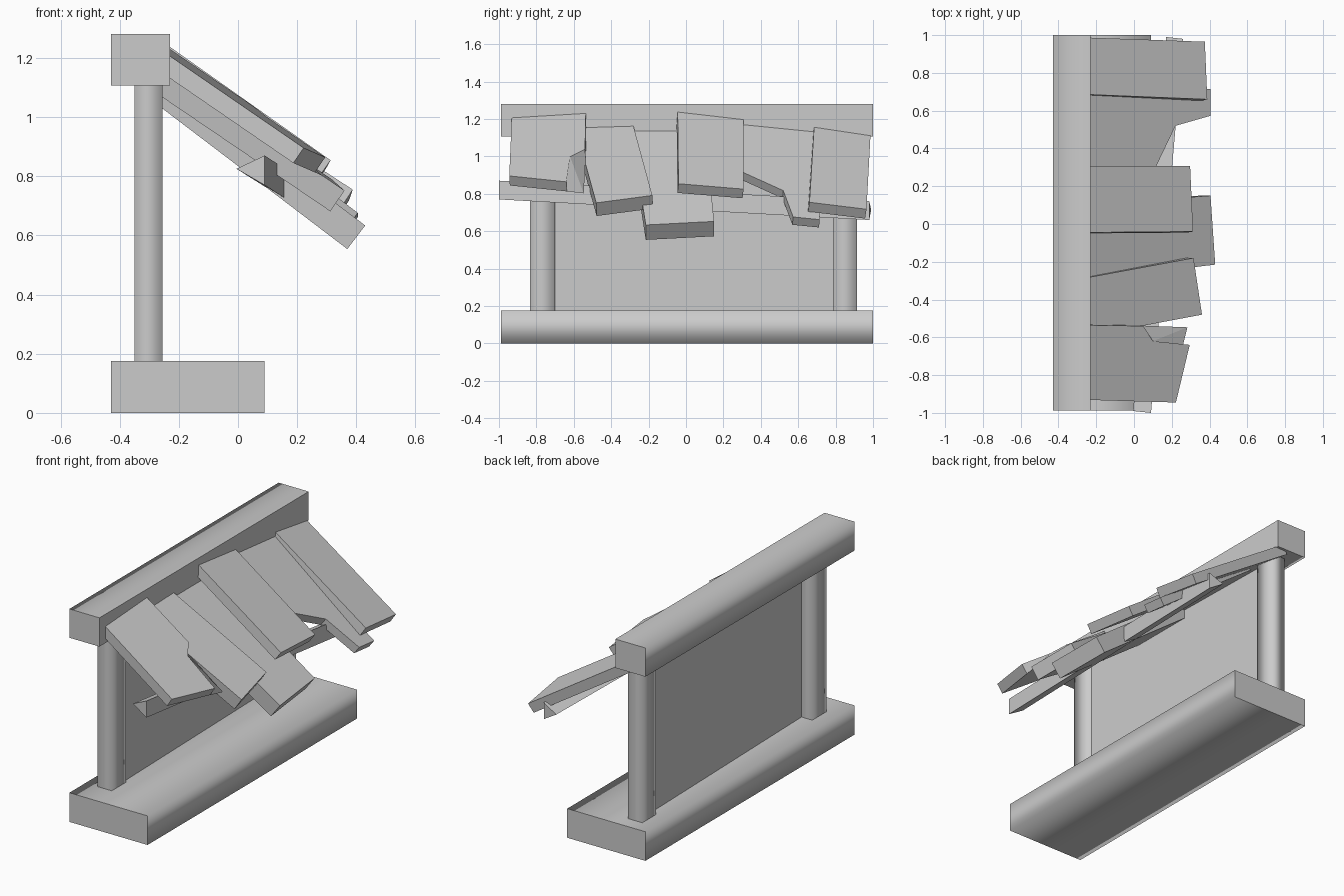
import bpy, bmesh
from mathutils import Vector

cube = bpy.data.objects.get("Cube")
if cube:
    bpy.data.objects.remove(cube, do_unlink=True)

grey = bpy.data.materials.new("plain grey")
grey.use_nodes = True
grey.diffuse_color = (0.6, 0.6, 0.6, 1)
grey.node_tree.nodes["Principled BSDF"].inputs["Base Color"].default_value = (0.6, 0.6, 0.6, 1)


def finish(name, bm):
    bmesh.ops.recalc_face_normals(bm, faces=bm.faces)
    mesh = bpy.data.meshes.new(name)
    bm.to_mesh(mesh)
    bm.free()
    mesh.materials.append(grey)
    obj = bpy.data.objects.new(name, mesh)
    bpy.context.collection.objects.link(obj)
    return obj


def loft(name, first, second):
    """Solid between two matching outlines."""
    bm = bmesh.new()
    a = [bm.verts.new(p) for p in first]
    b = [bm.verts.new(p) for p in second]
    bm.faces.new(a)
    bm.faces.new(b)
    for i in range(len(a)):
        j = (i + 1) % len(a)
        bm.faces.new((a[i], a[j], b[j], b[i]))
    return finish(name, bm)


def box(name, low, high, flat_dirs):
    """Box; soft shading around its sides, crisp edges on faces turned to flat_dirs."""
    low, high = Vector(low), Vector(high)
    bm = bmesh.new()
    bmesh.ops.create_cube(bm, size=1)
    for v in bm.verts:
        v.co = (low + high) / 2 + v.co * (high - low)
    bm.normal_update()
    for f in bm.faces:
        f.smooth = True
        if any(f.normal.dot(Vector(d)) > 0.9 for d in flat_dirs):
            for e in f.edges:
                e.smooth = False
    return finish(name, bm)


def shingle(name, outline, height, fall, tilt, thick, lower=None):
    """Sloping slab: plan outline laid on a plane, thickened downward."""
    normal = Vector((fall, -tilt, 1)).normalized()

    def lay(points):
        return [Vector((x, y, height - fall * (x + 0.23) + tilt * y)) for x, y in points]
    top = lay(outline)
    under = [p - normal * thick for p in lay(lower or outline)]
    return loft(name, top, under)


# Frame: sill, lintel and posts
ENDS = [(0, 1, 0), (0, -1, 0)]
CAPS = [(0, 0, 1), (0, 0, -1)]
box("sill", (-0.43, -0.988, 0), (0.09, 1, 0.175), ENDS)
box("lintel", (-0.43, -0.988, 1.107), (-0.23, 1, 1.28), ENDS + [(1, 0, 0)])
box("right_post", (-0.35, -0.835, 0.175), (-0.255, -0.70, 1.107), CAPS)
box("left_post", (-0.35, 0.785, 0.175), (-0.255, 0.915, 1.107), CAPS)

# Slightly skewed pane between the posts
pane = [(-0.278, -0.72), (-0.27, -0.72), (-0.305, 0.80), (-0.313, 0.80)]
loft("pane", [(x, y, 0.175) for x, y in pane], [(x, y, 1.107) for x, y in pane])

# Crooked triangular batten under the shingles
loft("batten",
     [(-0.005, -0.99, 0.825), (0.09, -1, 0.87), (0.09, -1, 0.77)],
     [(0.17, 0.99, 0.715), (0.26, 0.98, 0.76), (0.26, 0.98, 0.66)])

# Shingle with a chipped corner: the chip slants out to the full lower corner
chipped = [(-0.28, -0.93), (0.222, -0.945), (0.295, -0.64),
           (0.10, -0.62), (0.05, -0.54), (-0.28, -0.535)]
full = chipped[:3] + [(0.318, -0.55)] + chipped[4:]
shingle("chipped_shingle", chipped, 1.262, 0.685, 0.06, 0.062, full)

# Remaining shingles, right to left
shingle("skewed_shingle", [(-0.28, -0.60), (0.36, -0.48), (0.315, -0.18), (-0.28, -0.29)],
        1.17, 0.685, 0.03, 0.085)
shingle("long_shingle", [(-0.28, -0.30), (0.43, -0.215), (0.405, 0.15), (-0.28, 0.10)],
        1.135, 0.76, 0, 0.1)
shingle("middle_shingle", [(-0.28, -0.045), (0.313, -0.04), (0.297, 0.308), (-0.28, 0.308)],
        1.232, 0.705, -0.115, 0.06)
shingle("broken_shingle", [(-0.28, 0.28), (0.105, 0.28), (0.22, 0.52), (0.405, 0.573),
                           (0.405, 0.715), (-0.28, 0.70)],
        1.20, 0.735, -0.1, 0.052)
shingle("left_shingle", [(-0.28, 0.687), (0.388, 0.66), (0.375, 0.965), (-0.28, 0.988)],
        1.2585, 0.655, -0.15, 0.06)
